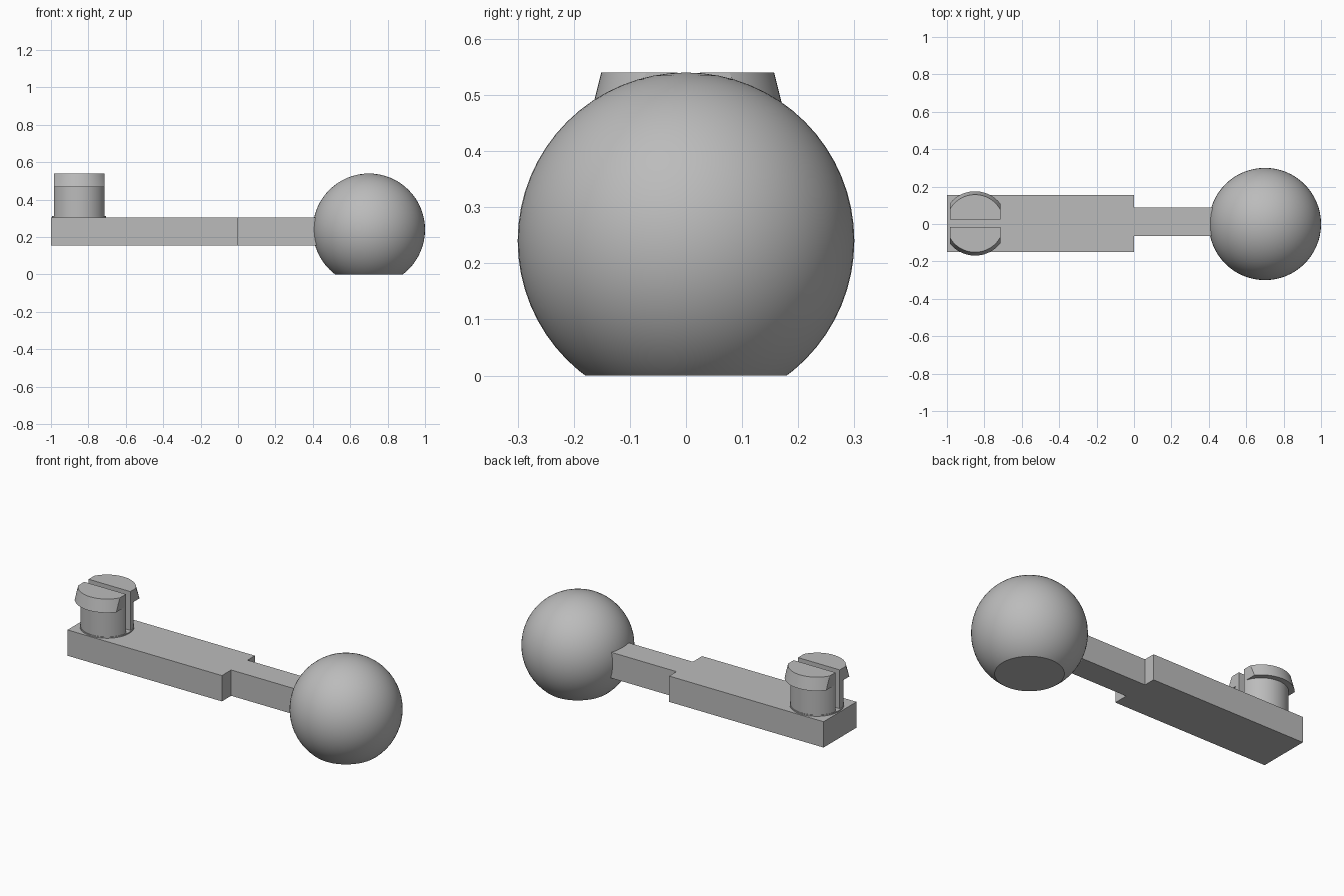
import bpy
import bmesh
from math import radians
from mathutils import Matrix, Vector

cube = bpy.data.objects.get("Cube")
if cube:
    bpy.data.objects.remove(cube, do_unlink=True)

GREY = (0.5, 0.5, 0.5, 1)
grey = bpy.data.materials.new("plain grey")
grey.use_nodes = True
grey.diffuse_color = GREY
grey.node_tree.nodes["Principled BSDF"].inputs["Base Color"].default_value = GREY


def finish(name, bm, smooth=False):
    bmesh.ops.recalc_face_normals(bm, faces=bm.faces)
    mesh = bpy.data.meshes.new(name)
    bm.to_mesh(mesh)
    bm.free()
    mesh.materials.append(grey)
    ob = bpy.data.objects.new(name, mesh)
    bpy.context.collection.objects.link(ob)
    if smooth:
        bpy.ops.object.select_all(action="DESELECT")
        ob.select_set(True)
        bpy.context.view_layer.objects.active = ob
        bpy.ops.object.shade_smooth_by_angle(angle=radians(25))
    return ob


def slice_off(bm, point, normal):
    """Remove everything on the normal's side of a plane and cap the cut."""
    geom = bm.verts[:] + bm.edges[:] + bm.faces[:]
    cut = bmesh.ops.bisect_plane(bm, geom=geom, plane_co=point,
                                 plane_no=normal, clear_outer=True)
    edges = [e for e in cut["geom_cut"] if isinstance(e, bmesh.types.BMEdge)]
    bmesh.ops.contextual_create(bm, geom=edges)


def box(name, low, high):
    low, high = Vector(low), Vector(high)
    bm = bmesh.new()
    bmesh.ops.create_cube(bm, size=1)
    bmesh.ops.scale(bm, vec=high - low, verts=bm.verts)
    bmesh.ops.translate(bm, vec=(low + high) / 2, verts=bm.verts)
    return finish(name, bm)


PIN_X, FLAT = -0.85, 0.135


def pin_piece(name, r_low, r_high, z_low, z_high, cuts):
    bm = bmesh.new()
    place = Matrix.Translation((PIN_X, 0.003, (z_low + z_high) / 2))
    bmesh.ops.create_cone(bm, cap_ends=True, segments=64, radius1=r_low,
                          radius2=r_high, depth=z_high - z_low, matrix=place)
    for point, normal in cuts:
        slice_off(bm, point, normal)
    return finish(name, bm, smooth=True)


# Ball with a flat foot
bm = bmesh.new()
bmesh.ops.create_uvsphere(bm, u_segments=64, v_segments=32, radius=0.3,
                          matrix=Matrix.Translation((0.7, 0, 0.24)))
slice_off(bm, (0, 0, 0), (0, 0, -1))
finish("ball", bm, smooth=True)

# Stepped arm
box("wide_arm", (-1, -0.149, 0.155), (0, 0.156, 0.306))
box("narrow_neck", (0, -0.063, 0.155), (0.5, 0.088, 0.306))

# Split snap pin: thin collar, then two mirrored prongs with tapered heads
pin_piece("pin_collar", 0.144, 0.144, 0.3, 0.313, [])
sides = [((PIN_X + s * FLAT, 0, 0), (s, 0, 0)) for s in (-1, 1)]
for label, s in (("back", 1), ("front", -1)):
    cuts = sides + [((0, 0.005 + s * 0.02, 0), (0, -s, 0))]
    pin_piece(label + "_prong", 0.141, 0.141, 0.31, 0.47, cuts)
    pin_piece(label + "_prong_head", 0.172, 0.154, 0.468, 0.54, cuts)
